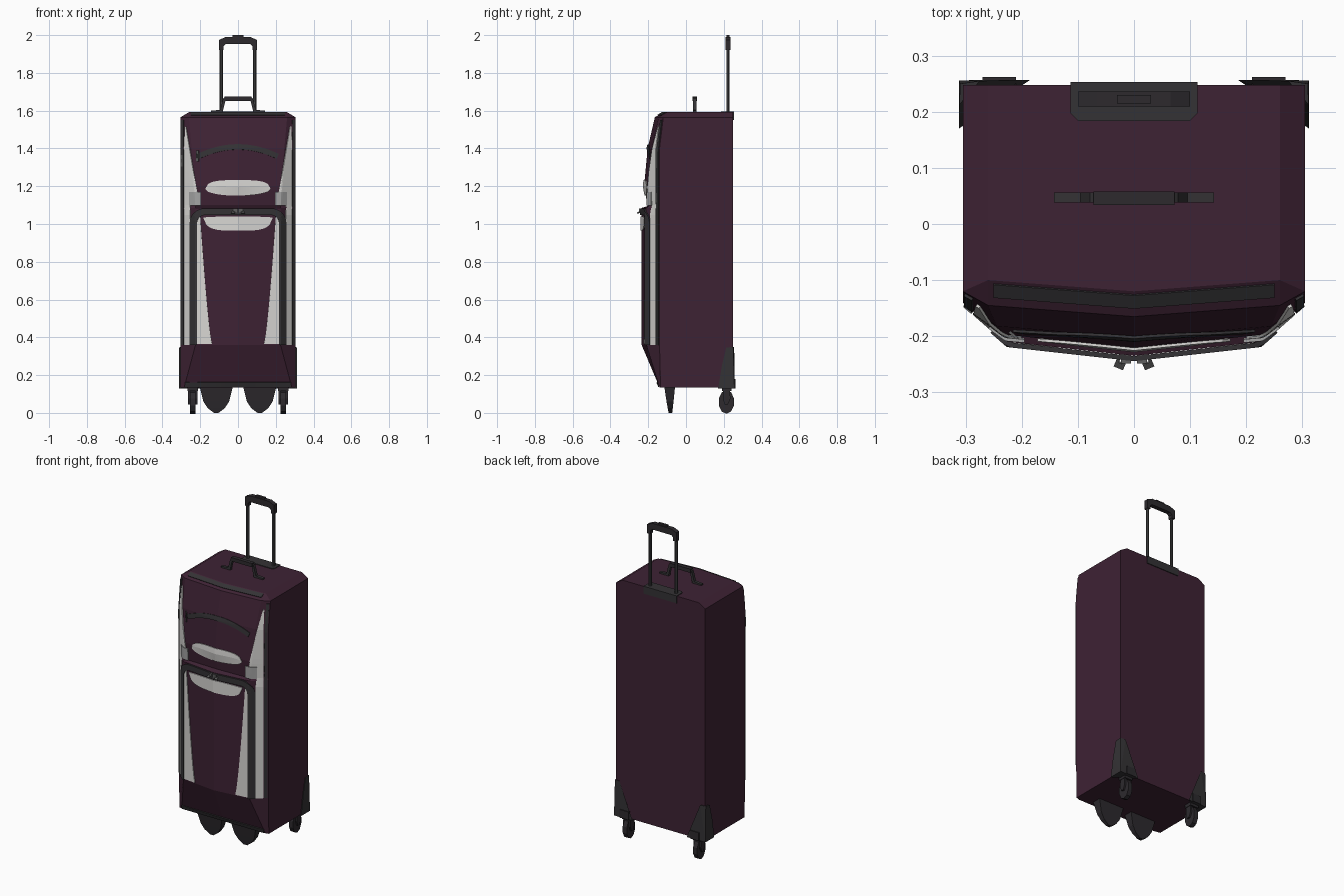
import bpy, bmesh, math
from mathutils import Vector, Matrix

if "Cube" in bpy.data.objects:
    bpy.data.objects.remove(bpy.data.objects["Cube"])


def material(name, rgb):
    m = bpy.data.materials.new(name)
    m.diffuse_color = (*rgb, 1)
    m.use_nodes = True
    m.node_tree.nodes["Principled BSDF"].inputs["Base Color"].default_value = m.diffuse_color
    return m


PLUM = material("plum fabric", (0.048, 0.016, 0.034))
DARK = material("dark grey trim", (0.034, 0.032, 0.035))
BLACK = material("black plastic", (0.026, 0.023, 0.027))
WHITE = material("pale panel", (0.68, 0.67, 0.65))
METAL = material("dark metal", (0.055, 0.055, 0.058))
GREY = material("grey tab", (0.38, 0.38, 0.38))
PULL = material("zip pull grey", (0.11, 0.11, 0.11))


def finish(name, bm, mat, fix=True):
    if fix:
        bmesh.ops.recalc_face_normals(bm, faces=bm.faces)
    me = bpy.data.meshes.new(name)
    bm.to_mesh(me)
    bm.free()
    me.materials.append(mat)
    ob = bpy.data.objects.new(name, me)
    bpy.context.collection.objects.link(ob)
    return ob


def loft(name, rings, mat):
    """Skin a list of equal-length rings and cap both ends."""
    bm = bmesh.new()
    vs = [[bm.verts.new(p) for p in r] for r in rings]
    n = len(rings[0])
    for a, b in zip(vs, vs[1:]):
        for i in range(n):
            j = (i + 1) % n
            bm.faces.new((a[i], a[j], b[j], b[i]))
    bm.faces.new(vs[0])
    bm.faces.new(vs[-1])
    bmesh.ops.remove_doubles(bm, verts=bm.verts, dist=1e-5)
    return finish(name, bm, mat)


def prism_xz(name, pts, y0, y1, mat):
    return loft(name, [[(x, y, z) for x, z in pts] for y in (y0, y1)], mat)


def prism_yz(name, pts, x0, x1, mat):
    return loft(name, [[(x, y, z) for y, z in pts] for x in (x0, x1)], mat)


def box(name, lo, hi, mat):
    return prism_xz(name, [(lo[0], lo[2]), (hi[0], lo[2]), (hi[0], hi[2]), (lo[0], hi[2])],
                    lo[1], hi[1], mat)


# Body rows: z, crease x, crease y, centre y, side x, side y
ROWS = [(0.135, 0.285, -0.14, -0.14, 0.305, -0.135),
        (0.36, 0.225, -0.21, -0.235, 0.305, -0.14),
        (1.085, 0.225, -0.21, -0.235, 0.305, -0.14),
        (1.095, 0.225, -0.196, -0.203, 0.305, -0.14),
        (1.2, 0.23, -0.197, -0.222, 0.305, -0.14),
        (1.4, 0.245, -0.182, -0.203, 0.305, -0.14),
        (1.565, 0.26, -0.145, -0.165, 0.305, -0.12),
        (1.592, 0.26, -0.10, -0.12, 0.26, -0.10)]
BACK = 0.248
loft("suitcase_body", [[(0, yc, z), (xm, ym, z), (xs, ys, z), (xs, BACK, z),
                        (-xs, BACK, z), (-xs, ys, z), (-xm, ym, z)]
                       for z, xm, ym, yc, xs, ys in ROWS], PLUM)


def front_y(x, z):
    """Depth of the front of the body at x, z."""
    for a, b in zip(ROWS, ROWS[1:]):
        if z <= b[0]:
            break
    t = min(1, max(0, (z - a[0]) / (b[0] - a[0])))
    _, xm, ym, yc, xs, ys = [p + (q - p) * t for p, q in zip(a, b)]
    x = abs(x)
    if x < xm:
        return yc + (ym - yc) * x / xm
    return ym + (ys - ym) * min(1, (x - xm) / max(1e-4, xs - xm))


def plate(name, grid, mat, off=0.003, thick=0.005):
    """Thin sheet following the body front; grid holds rows of (x, z)."""
    bm = bmesh.new()
    vs = [[bm.verts.new((x, front_y(x, z) - off, z)) for x, z in row] for row in grid]
    for a, b in zip(vs, vs[1:]):
        for i in range(len(a) - 1):
            bm.faces.new((a[i], a[i + 1], b[i + 1], b[i]))
    ob = finish(name, bm, mat)
    md = ob.modifiers.new("thickness", 'SOLIDIFY')
    md.thickness, md.offset = thick, 0


def panel(name, z0, z1, inner, outer, mat, n=14, cols=10, **kw):
    """Plate bounded by x = inner(t), outer(t), with t running from z0 to z1."""
    plate(name, [[(inner(t) + (outer(t) - inner(t)) * c / cols, z0 + (z1 - z0) * t)
                  for c in range(cols + 1)] for t in [i / n for i in range(n + 1)]], mat, **kw)


def ribbon(name, path, width, mat, **kw):
    """Plate of constant width along a path of (x, z)."""
    grid = []
    for i, p in enumerate(path):
        d = (Vector(path[min(i + 1, len(path) - 1)]) - Vector(path[max(i - 1, 0)])).normalized()
        nrm = Vector((-d.y, d.x)) * width
        grid.append([tuple(Vector(p) + nrm * k) for k in (-0.5, -0.25, 0, 0.25, 0.5)])
    plate(name, grid, mat, **kw)


for s, side in ((1, "right"), (-1, "left")):
    # Pale side panels
    panel(side + "_lower_outer_panel", 0.36, 1.1, lambda t: s * 0.252, lambda t: s * 0.285, WHITE)
    panel(side + "_upper_panel", 1.1, 1.515, lambda t: s * (0.2 + 0.075 * t ** 0.9),
          lambda t: s * (0.285 - 0.004 * t ** 6), WHITE, off=0.004)
    panel(side + "_pocket_panel", 0.365, 1.04, lambda t: s * (0.138 + 0.062 * t ** 0.75),
          lambda t: s * 0.219, WHITE, off=0.002)
    panel(side + "_edge_piping", 0.36, 1.55, lambda t: s * 0.288, lambda t: s * 0.302, DARK, cols=2)
    panel(side + "_compression_tab", 1.097, 1.17, lambda t: s * 0.195, lambda t: s * 0.258, GREY,
          off=0.009, thick=0.006)

# Curved pale centre patches above and below the pocket zip
N = 24


def patch(name, half, low, high):
    us = [-1 + 2 * i / N for i in range(N + 1)]
    plate(name, [[(u * half, low(u) + (high(u) - low(u)) * k / 5) for k in range(6)]
                 for u in us], WHITE, off=0.004)


patch("upper_centre_patch", 0.172, lambda u: 1.185 - 0.035 * (1 - u * u) ** 0.5,
      lambda u: 1.187 + 0.045 * (1 - u ** 4) ** 0.5)
patch("pocket_centre_patch", 0.182, lambda u: 1.03 - 0.065 * (1 - u ** 4) ** 0.5,
      lambda u: 1.035 + 0.006 * (1 - u * u))

# Pocket zip: inverted U with rounded corners
arc = [(0.175 + 0.06 * math.cos(a), 1.005 + 0.06 * math.sin(a))
       for a in [math.pi / 2 * i / 8 for i in range(9)]]
half = [(0.235, 0.36 + 0.06 * i) for i in range(11)] + arc + [(0.09, 1.065), (0, 1.065)]
ribbon("pocket_zip", half + [(-x, z) for x, z in half[-2::-1]], 0.036, DARK, off=0.005, thick=0.009)
# Arched upper zip, top edge band and bottom band
ribbon("arched_zip", [(0.21 * i / 12, 1.408 - 0.05 * (i / 12) ** 2) for i in range(-12, 13)],
       0.028, DARK, off=0.004)
ribbon("top_edge_band", [(0.25 * i / 12, 1.583) for i in range(-12, 13)], 0.014, DARK)
ribbon("bottom_edge_band", [(0.28 * i / 12, 0.15) for i in range(-12, 13)], 0.024, DARK)


def pull(name, loc, size, rot):
    """Flat zip pull with an opening."""
    bm = bmesh.new()
    bmesh.ops.create_grid(bm, x_segments=3, y_segments=3, size=0.5)
    mid = [f for f in bm.faces if f.calc_center_median().length < 0.1]
    bmesh.ops.delete(bm, geom=mid, context='FACES')
    bmesh.ops.scale(bm, vec=(size[0], size[1], 1), verts=bm.verts)
    ob = finish(name, bm, PULL, False)
    ob.matrix_world = Matrix.Translation(loc) @ rot
    md = ob.modifiers.new("thickness", 'SOLIDIFY')
    md.thickness, md.offset = 0.005, 0


# Zip pulls at the pocket and at the left side
for s, side in ((1, "right"), (-1, "left")):
    rot = Matrix.Rotation(s * 0.4, 4, 'Z') @ Matrix.Rotation(0.6, 4, 'X')
    pull(side + "_pocket_pull", (s * 0.022, -0.243, 1.066), (0.018, 0.034), rot)
    box(side + "_pocket_slider", (s * 0.014 - 0.009, -0.249, 1.062),
        (s * 0.014 + 0.009, -0.232, 1.082), PULL)
upright = Matrix.Rotation(-0.7, 4, 'Z') @ Matrix.Rotation(math.pi / 2, 4, 'X')
pull("left_side_pull", (-0.296, -0.152, 1.335), (0.018, 0.06), upright)
pull("left_arch_pull", (-0.215, -0.198, 1.36), (0.018, 0.06), upright)

# Telescopic handle with its recess plate
loft("handle_recess_plate", [[(-0.113, 0.253, z), (-0.113, 0.197, z), (-0.1, 0.184, z),
                              (0.1, 0.184, z), (0.113, 0.197, z), (0.113, 0.253, z)]
                             for z in (1.55, 1.596)], DARK)
for s, side in ((1, "right"), (-1, "left")):
    loft(side + "_handle_pole", [[(s * 0.088 + 0.0095 * math.cos(a), 0.222 + 0.0095 * math.sin(a), z)
                                  for a in [math.pi / 4 * (i + 0.5) for i in range(8)]]
                                 for z in (1.57, 1.95)], METAL)
g = [(0.1, 1.92), (0.1, 1.975), (0.065, 1.99)]
h = [(0.065, 1.952), (0.078, 1.94), (0.078, 1.92)]
prism_xz("handle_grip", g + [(-x, z) for x, z in g[::-1]] + [(-x, z) for x, z in h[::-1]] + h,
         0.209, 0.236, BLACK)
box("handle_button", (-0.03, 0.215, 1.985), (0.03, 0.23, 2.0), BLACK)

# Top carry handle
g = [(0.143, 1.59), (0.143, 1.6), (0.095, 1.604), (0.078, 1.665), (0.068, 1.672)]
h = [(0.066, 1.655), (0.08, 1.598), (0.08, 1.59)]
prism_xz("carry_handle_strap", g + [(-x, z) for x, z in g[::-1]] + [(-x, z) for x, z in h[::-1]] + h,
         0.038, 0.056, DARK)
box("carry_handle_grip", (-0.072, 0.034, 1.652), (0.072, 0.058, 1.675), BLACK)

# Rear corner guards, casters and front feet
for s, side in ((1, "right"), (-1, "left")):
    bm = bmesh.new()
    for p in [(.312, .17, .13), (.312, .19, .25), (.311, .213, .345), (.312, .256, .13),
              (.31, .25, .35), (.185, .257, .13), (.215, .257, .2), (.275, .255, .35)]:
        bm.verts.new((s * p[0], p[1], p[2]))
    bmesh.ops.convex_hull(bm, input=bm.verts)
    finish(side + "_corner_guard", bm, DARK)
    box(side + "_guard_rib", (s * 0.24 - 0.03, 0.24, 0.13), (s * 0.24 + 0.03, 0.262, 0.18), BLACK)
    box(side + "_caster_mount", (s * 0.24 - 0.028, 0.19, 0.115), (s * 0.24 + 0.028, 0.24, 0.14), BLACK)
    for k in (-1, 1):
        x = s * 0.24 + k * 0.02
        prism_yz(side + "_caster_fork", [(0.198, 0.13), (0.232, 0.13), (0.235, 0.075), (0.222, 0.045),
                                         (0.205, 0.045), (0.195, 0.075)], x - 0.005, x + 0.005, BLACK)
    prism_yz(side + "_caster_wheel", [(0.214 + 0.042 * math.cos(a), 0.058 + 0.0628 * math.sin(a))
                                      for a in [math.pi / 5 * (i + 0.5) for i in range(10)]],
             s * 0.24 - 0.014, s * 0.24 + 0.014, BLACK)
    cx = s * 0.115
    loft(side + "_front_foot", [[(cx - w, y0, z), (cx + w, y0, z), (cx + w, y1, z), (cx - w, y1, z)]
                                for z, w, y0, y1 in ((0.14, 0.088, -0.115, -0.058),
                                                     (0.06, 0.068, -0.103, -0.066),
                                                     (0.025, 0.045, -0.097, -0.07),
                                                     (0.0, 0.012, -0.092, -0.073))], BLACK)
